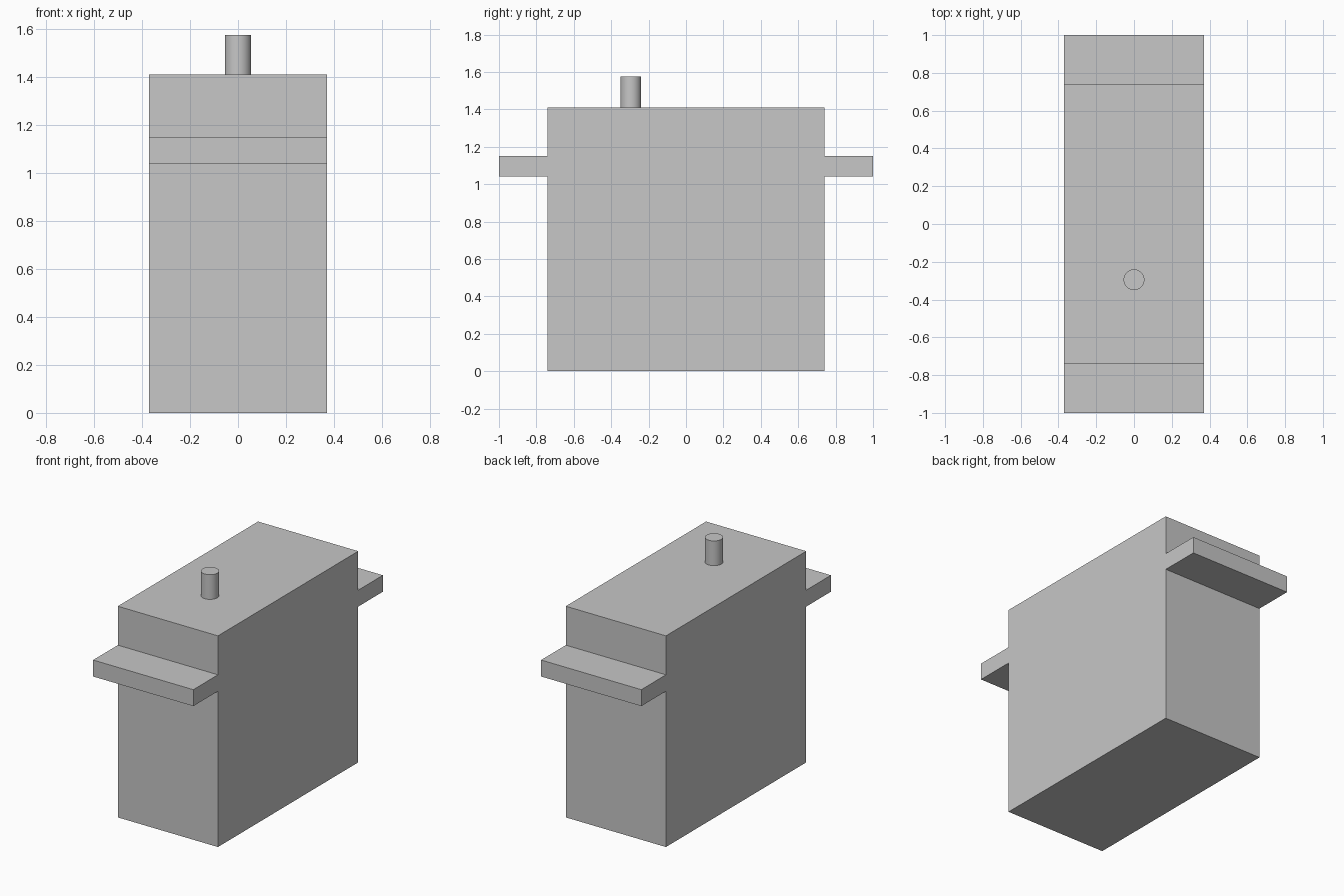
import bpy
import bmesh
import math

cube = bpy.data.objects.get("Cube")
if cube:
    bpy.data.objects.remove(cube, do_unlink=True)

# Single plain grey
grey = bpy.data.materials.new("light_grey")
grey.use_nodes = True
colour = (0.57, 0.57, 0.57, 1)
grey.diffuse_color = colour
grey.node_tree.nodes["Principled BSDF"].inputs["Base Color"].default_value = colour

HALF_WIDTH, HALF_DEPTH, TOP = 0.37, 0.74, 1.41
TAB_REACH, TAB_LOW, TAB_HIGH = 1.0, 1.04, 1.15
SHAFT_Y, SHAFT_RADIUS, SHAFT_TOP = -0.295, 0.055, 1.575

# Housing with mounting tabs: mirrored side profile extruded across the width
half = [(HALF_DEPTH, 0), (HALF_DEPTH, TAB_LOW), (TAB_REACH, TAB_LOW),
        (TAB_REACH, TAB_HIGH), (HALF_DEPTH, TAB_HIGH), (HALF_DEPTH, TOP)]
profile = half + [(-y, z) for y, z in reversed(half)]
bm = bmesh.new()
side = bm.faces.new([bm.verts.new((-HALF_WIDTH, y, z)) for y, z in profile])
result = bmesh.ops.extrude_face_region(bm, geom=[side], use_keep_orig=True)
moved = [g for g in result["geom"] if isinstance(g, bmesh.types.BMVert)]
bmesh.ops.translate(bm, verts=moved, vec=(2 * HALF_WIDTH, 0, 0))
bmesh.ops.recalc_face_normals(bm, faces=bm.faces)
mesh = bpy.data.meshes.new("housing_with_tabs")
bm.to_mesh(mesh)
bm.free()
mesh.materials.append(grey)
housing = bpy.data.objects.new("housing_with_tabs", mesh)
bpy.context.collection.objects.link(housing)

# Output shaft standing on the top face
bpy.ops.mesh.primitive_cylinder_add(
    vertices=48, radius=SHAFT_RADIUS, depth=SHAFT_TOP - TOP,
    location=(0, SHAFT_Y, (SHAFT_TOP + TOP) / 2))
shaft = bpy.context.object
shaft.name = "output_shaft"
shaft.data.materials.append(grey)
bpy.ops.object.shade_smooth_by_angle(angle=math.radians(30))
